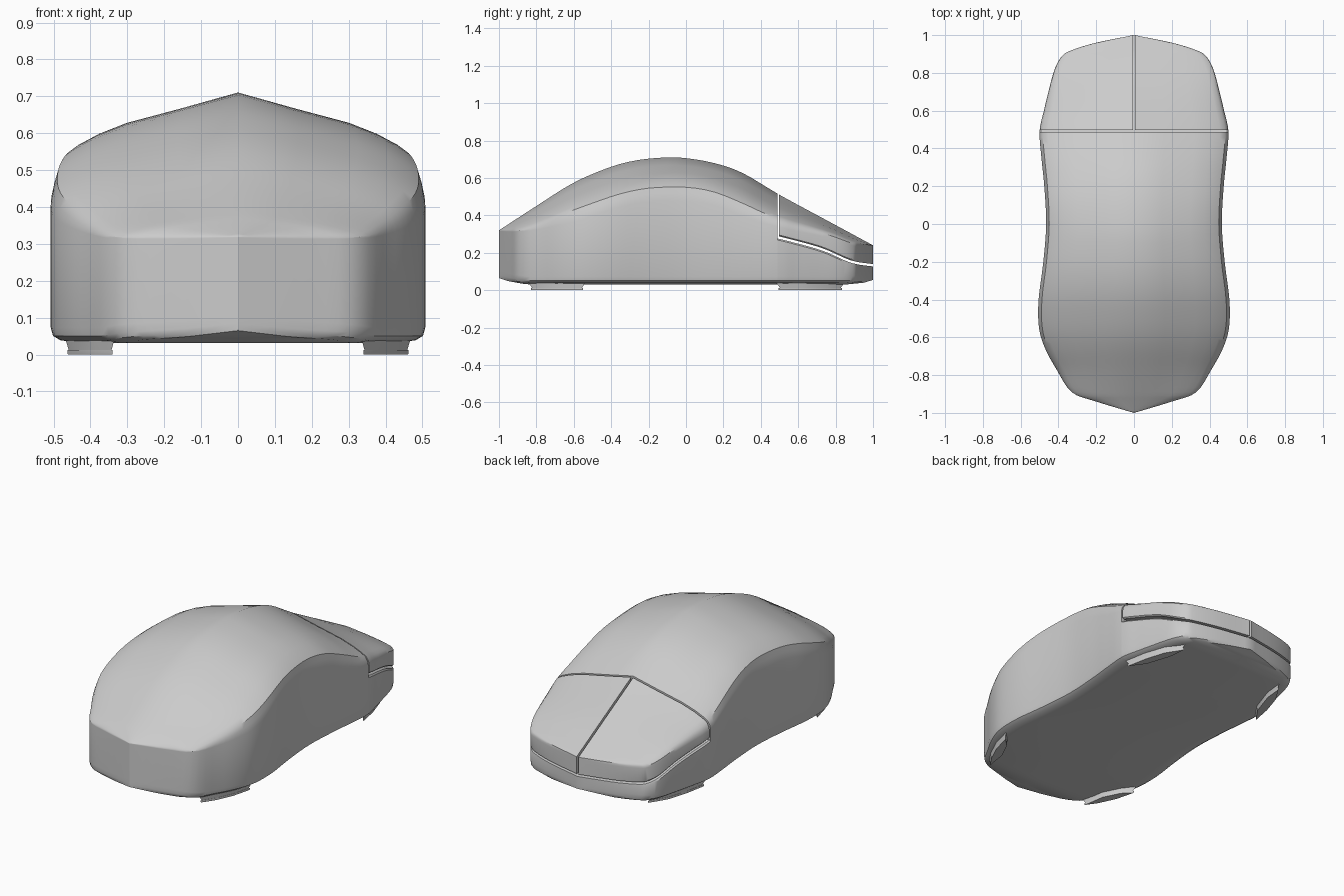
import bpy, bmesh
from math import radians

if "Cube" in bpy.data.objects:
    bpy.data.objects.remove(bpy.data.objects["Cube"])


def smooth(pts, n=4):
    """Catmull-Rom curve through 2D points."""
    p = [pts[0]] + pts + [pts[-1]]
    out = []
    for a, b, c, d in zip(p, p[1:], p[2:], p[3:]):
        for i in range(n):
            t = i / n
            out.append(tuple(0.5 * (2 * b[k] + (c[k] - a[k]) * t
                       + (2 * a[k] - 5 * b[k] + 4 * c[k] - d[k]) * t * t
                       + (3 * b[k] - a[k] - 3 * c[k] + d[k]) * t ** 3) for k in (0, 1)))
    return out + [pts[-1]]


def at(curve, y):
    """Linear lookup of a (y, value) curve."""
    for (y0, v0), (y1, v1) in zip(curve, curve[1:]):
        if y <= y1:
            return v0 + (v1 - v0) * max(0, y - y0) / (y1 - y0)
    return curve[-1][1]


# profiles along the length: half width, ridge, shoulder, rounding, underside, button seam
WIDTH = smooth([(-1, 0), (-.94, .2), (-.89, .33), (-.77, .41), (-.66, .47), (-.55, .503),
                (-.4, .505), (-.2, .48), (0, .465), (.2, .475), (.35, .49), (.49, .5),
                (.6, .477), (.7, .453), (.82, .42), (.89, .38), (.92, .33), (.96, .2), (1, 0)])
RIDGE = smooth([(-1, .32), (-.8, .45), (-.6, .575), (-.4, .66), (-.25, .697), (-.1, .71),
                (0, .706), (.15, .68), (.3, .628), (.5, .51), (.75, .375), (1, .24)])
SHOULDER = smooth([(-1, .32), (-.89, .32), (-.77, .352), (-.66, .393), (-.5, .45), (-.35, .5),
                   (-.2, .53), (0, .535), (.15, .51), (.3, .45), (.49, .37), (.75, .305),
                   (.9, .252), (1, .24)])
ROUND = [(-1, .004), (-.89, .004), (-.6, .05), (0, .06), (.3, .05), (.49, .03), (1, .012)]
UNDER = [(-1, .065), (-.95, .048), (-.85, .031), (.86, .031), (.95, .04), (1, .055)]
SEAM = smooth([(.49, .29), (.72, .228), (.88, .16), (1, .14)])
SPLIT, GAP, SLIT = .488, .013, .006


def stations(y0, y1):
    return [y0] + [y for y, _ in WIDTH if y0 + .004 < y < y1 - .004] + [y1]


def base(y, w):
    b = at(UNDER, y)
    return [(0, b), (w * .84, b), (w * .95, b + .008), (w * .988, b + .02), (w, b + .042)]


def crown(y, w, x0=0):
    zs, r = at(SHOULDER, y), at(ROUND, y)
    h, s = at(RIDGE, y) - zs, w - x0
    return [(w, zs - r), (w - s * .3 * r, zs - .3 * r)] + [
        (x0 + s * f, zs + h * g) for f, g in
        ((.965, .09), (.91, .2), (.8, .36), (.64, .53), (.32, .76), (0, 1))]


def mirrored(half):
    return half + [(-x, z) for x, z in reversed(half[1:-1])]


def finish(name, bm):
    bmesh.ops.remove_doubles(bm, verts=bm.verts, dist=.0004)
    bmesh.ops.recalc_face_normals(bm, faces=bm.faces)
    me = bpy.data.meshes.new(name)
    bm.to_mesh(me)
    bm.free()
    ob = bpy.data.objects.new(name, me)
    bpy.context.collection.objects.link(ob)
    bpy.ops.object.select_all(action='DESELECT')
    ob.select_set(True)
    bpy.context.view_layer.objects.active = ob
    bpy.ops.object.shade_smooth_by_angle(angle=radians(32))
    return ob


def loft(name, rings):
    """Skin closed rings of (x, y, z) points and cap the open ends."""
    bm = bmesh.new()
    vs = [[bm.verts.new(p) for p in ring] for ring in rings]
    n = len(vs[0])
    for a, b in zip(vs, vs[1:]):
        for i in range(n):
            j = (i + 1) % n
            bm.faces.new((a[i], a[j], b[j], b[i]))
    for ring in (vs[0], vs[-1]):
        if max(v.co.x for v in ring) - min(v.co.x for v in ring) > .01 or name.startswith("foot"):
            bm.faces.new(ring)
    return finish(name, bm)


# main shell behind the buttons
rings = []
for y in stations(-1, SPLIT):
    w = at(WIDTH, y)
    rings.append([(x, y, z) for x, z in mirrored(base(y, w) + crown(y, w))])
loft("main_shell", rings)

# lower nose under the buttons
rings = []
for y in stations(SPLIT, 1):
    w, t = at(WIDTH, y), at(SEAM, y) - GAP
    top = [(w, t - .008), (w * .985, t), (0, t)]
    rings.append([(x, y, z) for x, z in mirrored(base(y, w) + top)])
loft("lower_nose", rings)

# left and right click buttons, separated by a narrow slit
for side, name in ((-1, "left_button"), (1, "right_button")):
    rings = []
    for y in stations(SPLIT + .009, 1):
        w, b = max(at(WIDTH, y), SLIT + .001), at(SEAM, y)
        pts = [(SLIT, b), (SLIT + (w - SLIT) * .985, b), (w, b + .007)] + crown(y, w, SLIT)
        rings.append([(side * x, y, z) for x, z in pts])
    loft(name, rings)

# four lens-shaped glide feet: flared boss with a thin pad
FEET = {"back": [(.34, -.83), (.385, -.765), (.432, -.665), (.462, -.55), (.41, -.6), (.36, -.7)],
        "front": [(.462, .495), (.438, .62), (.4, .74), (.34, .835), (.35, .73), (.4, .58)]}
for end, poly in FEET.items():
    cx = sum(p[0] for p in poly) / len(poly)
    cy = sum(p[1] for p in poly) / len(poly)
    for side, label in ((-1, "left"), (1, "right")):
        rings = [[(side * (cx + (x - cx) * s), cy + (y - cy) * s, z) for x, y in poly]
                 for s, z in ((.98, 0), (1, .003), (1, .012), (.95, .012), (1.08, .04))]
        loft(f"foot_{end}_{label}", rings)
